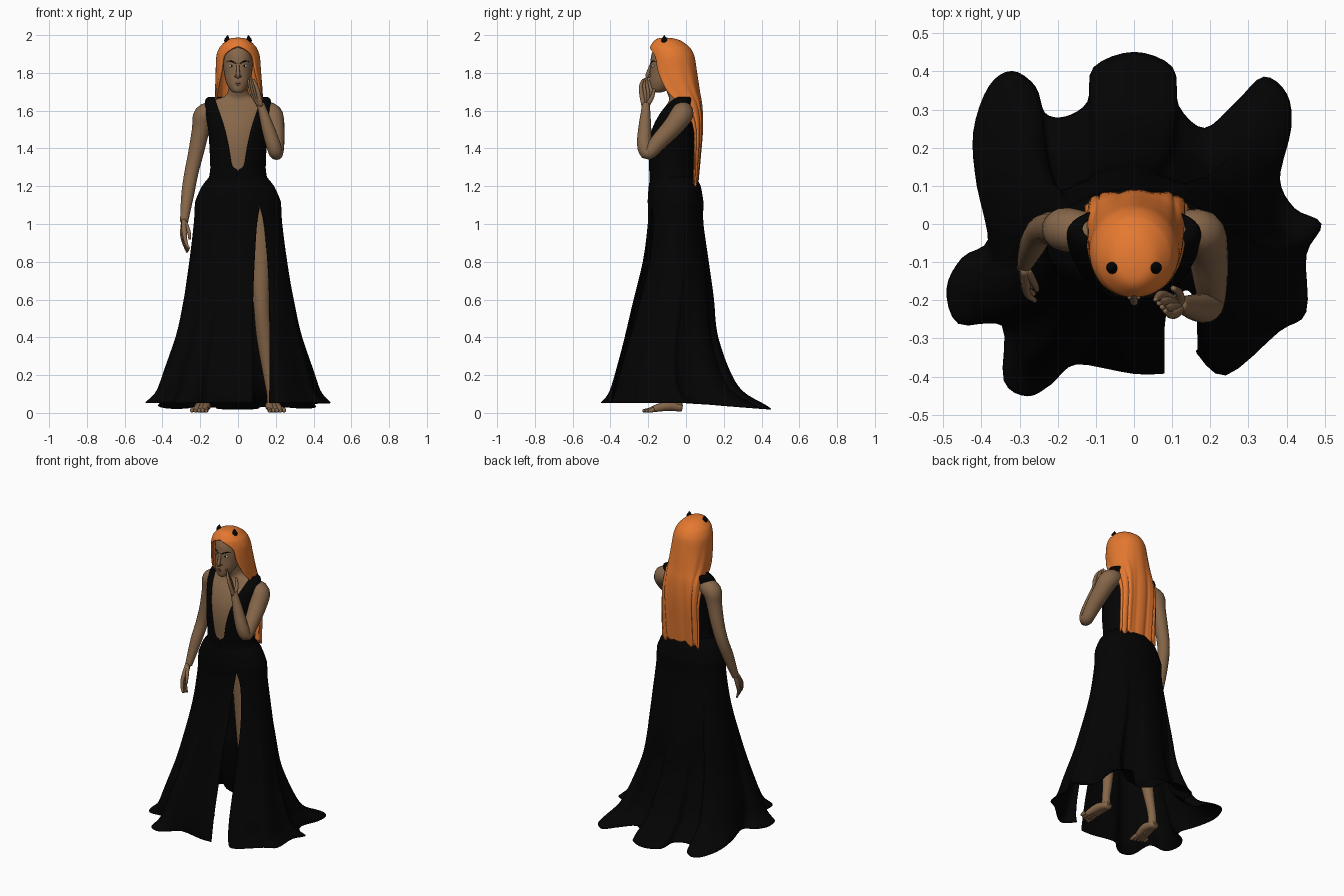
import bpy, bmesh, math
from mathutils import Vector, Matrix


def material(name, rgb):
    m = bpy.data.materials.new(name)
    m.diffuse_color = (*rgb, 1)
    return m


SKIN = material("skin", (0.24, 0.135, 0.068))
HAIR = material("hair", (0.78, 0.19, 0.03))
BLACK = material("black", (0.001, 0.001, 0.001))
WHITE = material("eye_white", (0.5, 0.5, 0.48))
LIPS = material("lips", (0.16, 0.07, 0.045))


def spline(rows, n):
    """Catmull-Rom resampling of equal-length tuples, n steps per span."""
    out = []
    for i in range(len(rows) - 1):
        a, b, c, d = (rows[max(i - 1, 0)], rows[i], rows[i + 1], rows[min(i + 2, len(rows) - 1)])
        for k in range(n):
            t = k / n
            out.append(tuple(q + 0.5 * t * (r - p + t * (2 * p - 5 * q + 4 * r - s + t * (3 * (q - r) + s - p)))
                             for p, q, r, s in zip(a, b, c, d)))
    return out + [rows[-1]]


def finish(name, bm, mat, thick=0.0):
    bmesh.ops.remove_doubles(bm, verts=bm.verts, dist=1e-5)
    bmesh.ops.recalc_face_normals(bm, faces=bm.faces)
    me = bpy.data.meshes.new(name)
    bm.to_mesh(me)
    bm.free()
    me.materials.append(mat)
    for p in me.polygons:
        p.use_smooth = True
    ob = bpy.data.objects.new(name, me)
    bpy.context.collection.objects.link(ob)
    if thick:
        mod = ob.modifiers.new("thickness", 'SOLIDIFY')
        mod.thickness, mod.offset = thick, 0
    return ob


def skin_rings(bm, rings, closed):
    grid = [[bm.verts.new(p) for p in r] for r in rings]
    n = len(grid[0])
    for a, b in zip(grid, grid[1:]):
        for j in range(n if closed else n - 1):
            k = (j + 1) % n
            bm.faces.new((a[j], a[k], b[k], b[j]))
    if closed:
        bm.faces.new(grid[0])
        bm.faces.new(grid[-1])


def loft(name, rings, mat, closed=True, thick=0.0):
    bm = bmesh.new()
    skin_rings(bm, rings, closed)
    return finish(name, bm, mat, thick)


def oval(z, rx, yf, yb, a, e=1.0):
    c, s = math.cos(a), math.sin(a)
    c, s = math.copysign(abs(c) ** e, c), math.copysign(abs(s) ** e, s)
    return Vector((rx * c, (yf + yb) / 2 + (yb - yf) / 2 * s, z))


def ovals(rows, n=28, steps=4):
    return [[oval(*r, 2 * math.pi * j / n) for j in range(n)] for r in spline(rows, steps)]


def tubes(name, paths, mat, sides=12, steps=4):
    """Round limbs swept along (x, y, z, radius) paths, joined in one object."""
    bm = bmesh.new()
    for path in paths:
        pts = spline(path, steps)
        pos = [Vector(p[:3]) for p in pts]
        prev, rings = None, []
        for i, p in enumerate(pts):
            t = (pos[min(i + 1, len(pos) - 1)] - pos[max(i - 1, 0)]).normalized()
            q = t.to_track_quat('Z', 'Y') if prev is None else prev.rotation_difference(t) @ q
            prev = t
            rings.append([pos[i] + q @ Vector((p[3] * math.cos(2 * math.pi * j / sides),
                                               p[3] * math.sin(2 * math.pi * j / sides), 0)) for j in range(sides)])
        skin_rings(bm, rings, True)
    return finish(name, bm, mat)


def balls(name, items, mat):
    bm = bmesh.new()
    for loc, size in items:
        bmesh.ops.create_uvsphere(bm, u_segments=16, v_segments=10, radius=1,
                                  matrix=Matrix.Translation(loc) @ Matrix.Diagonal((*size, 1)))
    return finish(name, bm, mat)


# Skirt: oval rings that blend into a lobed hem, with a front slit
hem = spline([(.165, -.33), (.24, -.395), (.38, -.28), (.45, -.23), (.45, -.08), (.49, 0), (.42, .04),
              (.38, .12), (.41, .25), (.40, .34), (.34, .385), (.27, .32), (.185, .25), (.115, .31),
              (.10, .41), (0, .45), (-.105, .41), (-.12, .32), (-.18, .28), (-.235, .29), (-.26, .36),
              (-.32, .40), (-.38, .36), (-.42, .24), (-.41, .10), (-.38, -.04), (-.45, -.09), (-.49, -.17),
              (-.46, -.26), (-.345, -.265), (-.34, -.41), (-.28, -.45), (-.22, -.42), (-.15, -.365),
              (0, -.39), (.08, -.39)], 4)
angles = []
for x, y in hem:
    a = math.atan2(y + .03, x)
    while angles and a < angles[-1] - math.pi:
        a += 2 * math.pi
    angles.append(max(a, angles[-1] + .004) if angles else a)
# columns: z, half width, front y, back y, hem blend, slit left x, slit right x
skirt_rows = [(1.25, .148, -.185, .05, 0, .11, .11), (1.20, .188, -.195, .075, 0, .115, .115),
              (1.13, .220, -.20, .088, 0, .115, .115), (1.10, .226, -.20, .09, 0, .115, .115),
              (1.0, .232, -.20, .09, 0, .10, .138), (.8, .25, -.22, .105, .04, .088, .155),
              (.6, .27, -.26, .105, .12, .08, .165), (.4, .29, -.30, .075, .25, .08, .168),
              (.2, .345, -.355, .09, .42, .08, .17), (.1, .365, -.38, .11, .63, .08, .17),
              (.05, .40, -.40, .20, 1, .08, .165)]
rings = []
for z, rx, yf, yb, w, sl, sr in spline(skirt_rows, 4):
    a0 = -math.acos(max(sl, sr) / rx)
    a1 = 2 * math.pi - math.acos(sl / rx)
    ring = []
    for (hx, hy), a in zip(hem, angles):
        f = (a - angles[0]) / (angles[-1] - angles[0])
        p = oval(z, rx, yf, yb, a0 + f * (a1 - a0))
        ring.append(p.lerp(Vector((hx, hy, z + .003 - w * w * max(hy, 0) * .075)), w))
    rings.append(ring)
loft("skirt", rings, BLACK, closed=False, thick=.005)

# Bodice with a plunging neckline: z, half width, front y, back y, neckline half width
bodice_rows = [(1.2, .165, -.19, .06, 0), (1.25, .15, -.19, .05, 0), (1.285, .145, -.192, .045, .004),
               (1.31, .144, -.195, .044, .032), (1.4, .148, -.2, .042, .048), (1.5, .155, -.19, .042, .07),
               (1.58, .168, -.155, .045, .095), (1.63, .174, -.115, .048, .112), (1.665, .165, -.075, .045, .122),
               (1.67, .135, -.06, .035, .118)]
rings = []
for z, rx, yf, yb, v in spline(bodice_rows, 4):
    a0 = -math.acos(max(v, 0) / rx)
    rings.append([oval(z, rx, yf, yb, a0 + (math.pi - 2 * a0) * j / 48) for j in range(49)])
loft("bodice", rings, BLACK, closed=False, thick=.006)

# Torso and neck
loft("torso", ovals([(1.12, .17, -.17, .06), (1.28, .13, -.175, .035), (1.4, .137, -.183, .03),
                     (1.5, .145, -.172, .03), (1.58, .158, -.14, .035), (1.635, .158, -.1, .038),
                     (1.658, .13, -.09, .032), (1.675, .075, -.092, .02), (1.71, .052, -.105, -.005),
                     (1.8, .05, -.13, -.01)]), SKIN)

# Head and face
loft("head", ovals([(1.695, .017, -.178, -.14), (1.708, .039, -.19, -.1), (1.75, .063, -.194, -.05),
                    (1.80, .074, -.191, -.01), (1.85, .079, -.189, .01), (1.9, .078, -.182, .015),
                    (1.94, .06, -.16, -.01), (1.96, .03, -.13, -.06)]), SKIN)
tubes("nose", [[(0, -.182, 1.85, .007), (0, -.195, 1.815, .009), (0, -.203, 1.785, .011), (0, -.193, 1.774, .006)]]
      + [[(s * .008, -.194, 1.783, .008), (s * .016, -.186, 1.781, .005)] for s in (-1, 1)], SKIN)
tubes("lips", [[(-.026, -.181, 1.743, .003), (0, -.191, z, .006), (.026, -.181, 1.743, .003)]
               for z in (1.739, 1.748)], LIPS)
balls("eyes", [((s * .033, -.172, 1.836), (.016, .009, .008)) for s in (-1, 1)], WHITE)
balls("irises", [((s * .033, -.178, 1.836), (.006, .005, .006)) for s in (-1, 1)], BLACK)
tubes("eyebrows", [[(s * .012, -.187, 1.85, .003), (s * .035, -.176, 1.862, .004), (s * .058, -.154, 1.86, .002)]
                   for s in (-1, 1)], BLACK, 8)

# Long hair: z, half width, front y, back y, half opening in degrees around the face
hair_rows = [(1.981, .0, -.112, -.112, 0), (1.977, .035, -.145, -.07, 0), (1.965, .06, -.165, -.03, 0),
             (1.94, .086, -.183, .006, 0), (1.925, .096, -.188, .02, 20), (1.9, .106, -.19, .034, 38),
             (1.87, .111, -.188, .042, 45), (1.8, .114, -.18, .052, 50), (1.7, .12, -.15, .066, 66),
             (1.62, .125, -.08, .078, 84), (1.5, .127, -.02, .08, 95), (1.35, .13, -.01, .068, 100),
             (1.21, .132, .0, .055, 104)]
rings = []
for z, rx, yf, yb, o in spline(hair_rows, 4):
    o = math.radians(max(o, 0))
    drop = min(max((1.9 - z) / .35, 0), 1)
    ring = []
    for j in range(73):
        a = -math.pi / 2 + o + (2 * math.pi - 2 * o) * j / 72
        p = oval(z, rx, yf, yb, a, 1 - .35 * drop)
        lock = drop * (.003 * math.cos(j * math.pi / 6) + .0015 * math.sin(j * .9))
        p += Vector((math.cos(a) * lock + .007 * drop, math.sin(a) * lock, 0))
        if z < 1.3:
            p.z += .012 * math.sin(j * .35) * (1.3 - z) / .09
        ring.append(p)
    rings.append(ring)
loft("hair", rings, HAIR, closed=False, thick=.012)

# Horns
tubes("horns", [[(s * .057, -.115, 1.945, .011), (s * .057, -.115, 1.972, .016),
                 (s * .056, -.115, 1.986, .010), (s * .054, -.115, 2.0, .001)] for s in (-1, 1)], BLACK)

# Raised arm and hand touching the chin
tubes("raised_arm", [[(.12, -.02, 1.60, .05), (.175, -.022, 1.58, .06), (.192, -.07, 1.515, .054),
                      (.2, -.14, 1.44, .046), (.202, -.2, 1.375, .037), (.187, -.22, 1.42, .039),
                      (.158, -.218, 1.51, .034), (.128, -.213, 1.61, .023), (.118, -.213, 1.635, .021)]], SKIN, 18)
fingers = [[(.122 - .003 * i, -.223 + .006 * i, 1.625, .013), (.108 - .011 * i, -.236 + .017 * i, 1.69, .012),
            (.094 - .011 * i, -.238 + .015 * i, 1.735, .009), (.08 - .008 * i, -.226 + .009 * i, 1.765 + .006 * (i % 3), .006)]
           for i in range(4)]
thumb = [(.122, -.205, 1.63, .013), (.118, -.18, 1.67, .011), (.102, -.168, 1.715, .007)]
tubes("raised_hand", fingers + [thumb], SKIN, 10)

# Hanging arm and hand
tubes("hanging_arm", [[(-.12, -.02, 1.60, .05), (-.178, -.015, 1.575, .058), (-.197, -.012, 1.5, .047),
                       (-.222, -.01, 1.38, .041), (-.247, -.02, 1.27, .037), (-.266, -.055, 1.16, .034),
                       (-.282, -.095, 1.04, .024), (-.285, -.105, 1.01, .021)]], SKIN, 18)
fingers = [[(-.287, -.098 - .006 * i, 1.02, .013), (-.295 + .004 * i, -.115 - .018 * i, .95, .012),
            (-.287 + .004 * i, -.135 - .018 * i, .90, .009), (-.268 + .003 * i, -.147 - .018 * i, .85 + .007 * i, .006)]
           for i in range(4)]
thumb = [(-.283, -.12, 1.01, .013), (-.262, -.155, .965, .01), (-.255, -.172, .92, .007)]
tubes("hanging_hand", fingers + [thumb], SKIN, 10)

# Legs and bare feet
for s, side in ((1, "left"), (-1, "right")):
    tubes(side + "_leg", [[(s * .105, -.07, 1.15, .085), (s * .115, -.085, .9, .073), (s * .124, -.105, .6, .045),
                           (s * .14, -.075, .42, .045), (s * .163, -.05, .2, .03), (s * .178, -.045, .1, .026),
                           (s * .18, -.045, .03, .027)]], SKIN, 18)
    sole = [[(s * (.18 + u * .4), -.022, .025, .02), (s * (.184 + u), -.09, .036, .026),
             (s * (.193 + u * 1.3), -.15, .026, .021), (s * (.2 + u * 1.6), -.195, .014, .013)]
            for u in (-.015, 0, .015)]
    toes = [[(s * (.168 + .018 * i), -.17, .018, .014), (s * (.168 + .019 * i), -.222 + .008 * i, .011, .01),
             (s * (.168 + .019 * i), -.23 + .008 * i, .01, .005)] for i in range(5)]
    tubes(side + "_foot", sole + toes, SKIN, 10)
